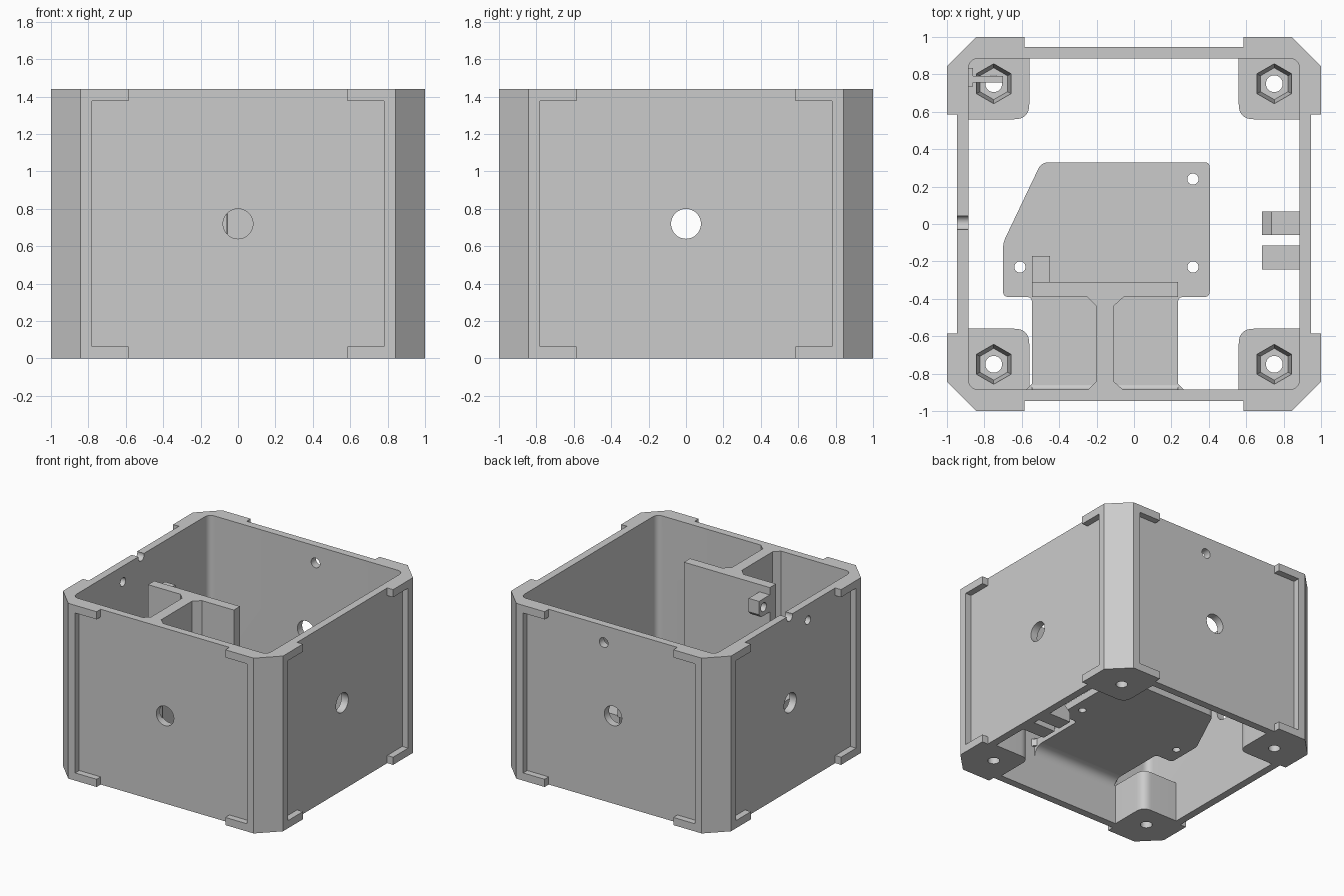
import bpy, bmesh, math
from mathutils import Vector

if "Cube" in bpy.data.objects:
    bpy.data.objects.remove(bpy.data.objects["Cube"])

HEIGHT, INNER, FACE = 1.44, 0.885, 0.947

grey = bpy.data.materials.new("plain_grey")
grey.use_nodes = True
grey.diffuse_color = (0.6, 0.6, 0.6, 1)
grey.node_tree.nodes["Principled BSDF"].inputs["Base Color"].default_value = (0.6, 0.6, 0.6, 1)


def rounded(points, steps=8):
    """Outline from (u, v) or (u, v, radius) points, with curved corners."""
    out = []
    for i, p in enumerate(points):
        here = Vector(p[:2])
        r = p[2] if len(p) > 2 else 0
        if not r:
            out.append(here)
            continue
        before, after = Vector(points[i - 1][:2]), Vector(points[(i + 1) % len(points)][:2])
        a = here + (before - here).normalized() * r
        b = here + (after - here).normalized() * r
        for k in range(steps + 1):
            t = k / steps
            out.append(a * (1 - t) ** 2 + here * 2 * t * (1 - t) + b * t * t)
    return out


def ngon(u, v, r, sides=32):
    return [Vector((u + r * math.cos(a), v + r * math.sin(a)))
            for a in (math.pi / 2 + math.tau * k / sides for k in range(sides))]


def cross(w1, h1, w2, h2, v=0, r=0):
    """Plus-shaped outline: a wide arm w1 x h1 and a tall arm w2 x h2."""
    quarter = [(w1, h1), (w2, h1, r), (w2, h2)]
    pts = quarter + [(-p[0],) + p[1:] for p in reversed(quarter)]
    pts += [(-p[0], -p[1]) + p[2:] for p in quarter]
    pts += [(p[0], -p[1]) + p[2:] for p in reversed(quarter)]
    return rounded([(p[0], p[1] + v) + p[2:] for p in pts])


def prism(name, outline, lo, hi, axis="z", top=None):
    """Extrude an outline along an axis; top may be a second outline."""
    place = {"x": lambda p, d: (d, p[0], p[1]),
             "y": lambda p, d: (p[0], d, p[1]),
             "z": lambda p, d: (p[0], p[1], d)}[axis]
    bm = bmesh.new()
    a = [bm.verts.new(place(p, lo)) for p in outline]
    b = [bm.verts.new(place(p, hi)) for p in (top or outline)]
    bm.faces.new(a)
    bm.faces.new(b)
    for i in range(len(a)):
        bm.faces.new((a[i - 1], a[i], b[i], b[i - 1]))
    bmesh.ops.recalc_face_normals(bm, faces=bm.faces)
    mesh = bpy.data.meshes.new(name)
    bm.to_mesh(mesh)
    bm.free()
    obj = bpy.data.objects.new(name, mesh)
    bpy.context.collection.objects.link(obj)
    mesh.materials.append(grey)
    return obj


def cut(target, *args, **kw):
    cutter = prism("cutter", *args, **kw)
    cutter.hide_render = True
    mod = target.modifiers.new("cut", "BOOLEAN")
    mod.operation, mod.solver, mod.object = "DIFFERENCE", "EXACT", cutter
    bpy.context.view_layer.objects.active = target
    bpy.ops.object.modifier_apply(modifier=mod.name)
    bpy.data.objects.remove(cutter)


def rect(u0, u1, v0, v1, r=0):
    return rounded([(u0, v0, r), (u1, v0, r), (u1, v1, r), (u0, v1, r)])


# Shell: chamfered square tube, open at both ends, with corner pads at the bottom
shell = prism("shell", cross(1, 0.84, 0.84, 1), 0, HEIGHT)
bpy.data.objects.remove(shell)
octagon = [(1, 0.843), (0.843, 1), (-0.843, 1), (-1, 0.843),
           (-1, -0.843), (-0.843, -1), (0.843, -1), (1, -0.843)]
shell = prism("shell", octagon, 0, HEIGHT)
cut(shell, cross(INNER, 0.56, 0.56, INNER, r=0.08), -0.1, 0.4)
cut(shell, rect(-INNER, INNER, -INNER, INNER, 0.06), 0.33, 1.6)

# Recessed panels on the four sides, leaving small lips in the corners
panel = cross(0.78, 0.657, 0.585, 0.8, v=HEIGHT / 2)
for axis in "xy":
    cut(shell, panel, FACE, 1.1, axis)
    cut(shell, panel, -1.1, -FACE, axis)
    cut(shell, ngon(0, 0.72, 0.08), -1.1, 1.1, axis)

# Small side holes and the notch in the rim
cut(shell, ngon(0.085, 1.3, 0.04), 0.8, 1.1, "y")
cut(shell, ngon(-0.23, 1.31, 0.035), -1.1, -0.8, "x")
cut(shell, ngon(0.007, 1.43, 0.038), -1.1, -0.8, "x")

# Screw holes and tapered hexagonal nut pockets in the pads
for x in (-0.75, 0.75):
    for y in (-0.75, 0.75):
        cut(shell, ngon(x, y, 0.045), -0.1, 0.4)
        cut(shell, ngon(x, y, 0.085, 6), 0.17, 0.34, top=ngon(x, y, 0.108, 6))

# Mounting shelf with three screw holes
shelf = prism("mounting_shelf", rounded([
    (-0.575, -0.9), (0.265, -0.9), (0.265, -0.885), (0.235, -0.855),
    (0.235, -0.39, 0.03), (0.405, -0.39, 0.03), (0.405, 0.33, 0.03),
    (-0.495, 0.33, 0.04), (-0.7, -0.1, 0.03), (-0.7, -0.39, 0.03),
    (-0.545, -0.39, 0.03), (-0.545, -0.855), (-0.575, -0.885)]), 0.37, 0.43)
for x, y in ((-0.61, -0.23), (0.315, 0.24), (0.315, -0.23)):
    cut(shelf, ngon(x, y, 0.03), 0.3, 0.5)

# Curved joint between shelf and front wall
joint = prism("shelf_joint", rounded([
    (-0.9, 0.25), (-INNER, 0.25), (-INNER, 0.371, 0.1), (-0.76, 0.371), (-0.76, 0.429),
    (-INNER, 0.429, 0.035), (-INNER, 0.48), (-0.9, 0.48)]), -0.545, 0.235, "x")

# T-shaped upright divider with chamfered roots
divider = prism("divider", [
    (-0.545, -0.31), (-0.545, -0.39), (-0.25, -0.39), (-0.2, -0.44), (-0.2, -0.84),
    (-0.245, -INNER), (-0.245, -0.9), (-0.06, -0.9), (-0.06, -INNER), (-0.11, -0.84),
    (-0.11, -0.44), (-0.055, -0.39), (0.235, -0.39), (0.235, -0.31)], 0.42, HEIGHT)

# Drilled lug on the divider, in line with the side hole
lug = prism("divider_lug", [(-0.32, 1.38), (-0.17, 1.38), (-0.17, 1.27),
                            (-0.2, 1.24), (-0.32, 1.24)], -0.545, -0.45, "x")
cut(lug, ngon(-0.23, 1.31, 0.036), -0.6, -0.4, "x")

# Pair of blocks on the left wall
block_a = prism("wall_block_back", [(0.685, 0), (0.9, 0), (0.9, 0.13), (0.735, 0.13),
                                    (0.685, 0.08)], -0.06, 0.067, "y")
block_b = prism("wall_block_front", rect(0.685, 0.9, 0, 0.13), -0.243, -0.115, "y")

# Thin hook on the right wall
hook = prism("wall_hook", rect(-0.9, -0.7, 0.757, 0.79), 0.4, 0.5)
hook_base = prism("wall_hook_base", rect(-0.9, -0.86, 0.735, 0.835), 0.4, 0.5)

# Smooth the curved faces and keep the edges sharp
bpy.ops.object.select_all(action="DESELECT")
for obj in (shell, shelf, joint, divider, lug, block_a, block_b, hook, hook_base):
    obj.select_set(True)
bpy.context.view_layer.objects.active = shell
bpy.ops.object.shade_smooth_by_angle(angle=math.radians(30))
